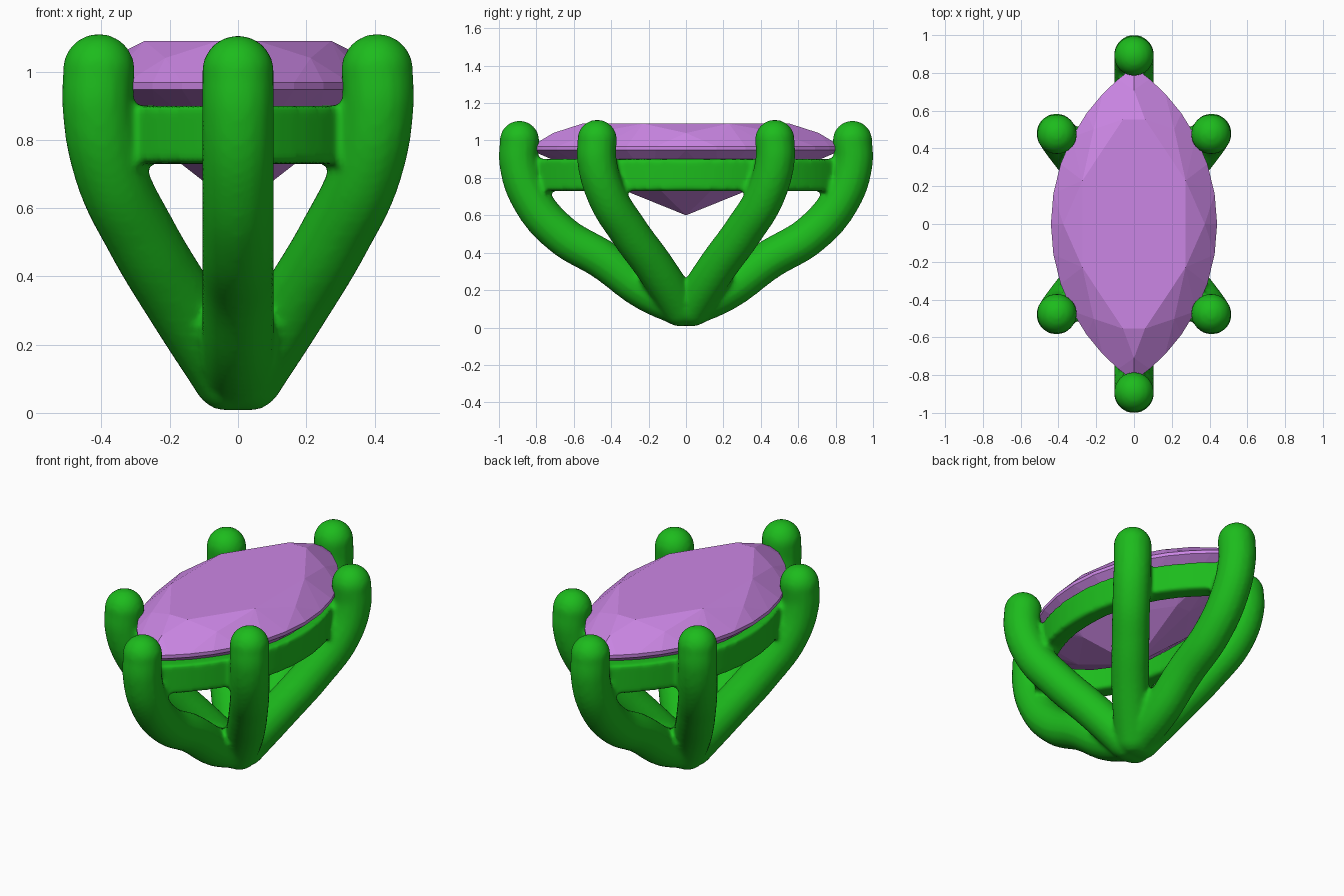
import bpy, bmesh, math
from mathutils import Vector

if "Cube" in bpy.data.objects:
    bpy.data.objects.remove(bpy.data.objects["Cube"])


def material(name, color):
    m = bpy.data.materials.new(name)
    m.diffuse_color = (*color, 1)
    m.use_nodes = True
    m.node_tree.nodes["Principled BSDF"].inputs["Base Color"].default_value = m.diffuse_color
    return m


def lens(a, b, n, z, shift=0.0):
    """Marquise outline: two arcs meeting in points at y = +-b."""
    r = (a * a + b * b) / (2 * a)
    pts = []
    for i in range(n):
        t = 2 * math.pi * (i + shift) / n
        y = b * math.sin(t)
        x = math.sqrt(r * r - y * y) - (r - a)
        pts.append(Vector((math.copysign(max(x, 0), math.cos(t)), y, z)))
    return pts


def mesh_object(name, bm):
    me = bpy.data.meshes.new(name)
    bm.to_mesh(me)
    bm.free()
    ob = bpy.data.objects.new(name, me)
    bpy.context.collection.objects.link(ob)
    return ob


RADIUS = 0.106


def prong(path):
    """Round wire through the path with a ball tip."""
    cu = bpy.data.curves.new("prong", 'CURVE')
    cu.dimensions = '3D'
    cu.bevel_depth = RADIUS
    cu.bevel_resolution = 6
    cu.use_fill_caps = True
    sp = cu.splines.new('BEZIER')
    sp.resolution_u = 10
    sp.bezier_points.add(len(path) - 1)
    for p, co in zip(sp.bezier_points, path):
        p.co = co
        p.handle_left_type = p.handle_right_type = 'AUTO'
    ob = bpy.data.objects.new("prong", cu)
    bpy.context.collection.objects.link(ob)
    bpy.context.view_layer.update()
    me = bpy.data.meshes.new_from_object(ob.evaluated_get(bpy.context.evaluated_depsgraph_get()))
    bpy.data.objects.remove(ob)
    metal.from_mesh(me)
    ball(path[-1], RADIUS)
    ball(path[0], RADIUS)


def ball(co, r):
    new = bmesh.ops.create_uvsphere(metal, u_segments=24, v_segments=16, radius=r)
    bmesh.ops.translate(metal, verts=new['verts'], vec=co)


metal = bmesh.new()

# Two end prongs and four side prongs
end_path = [(0.03, 0.112), (0.22, 0.2), (0.44, 0.36), (0.67, 0.5), (0.83, 0.69), (0.893, 0.88), (0.89, 1.0)]
side_path = [(0.03, 0.03, 0.112), (0.165, 0.165, 0.32), (0.285, 0.31, 0.52),
             (0.375, 0.425, 0.71), (0.41, 0.477, 0.9), (0.408, 0.475, 1.005)]
for sy in (-1, 1):
    prong([(0, sy * y, z) for y, z in end_path])
    for sx in (-1, 1):
        prong([(sx * x, sy * y, z) for x, y, z in side_path])

# Gallery rail under the stone
N = 64
loops = [[metal.verts.new(p) for p in lens(a, b, N, z)]
         for a, b, z in ((0.43, 0.82, 0.73), (0.43, 0.82, 0.9), (0.32, 0.68, 0.9), (0.32, 0.68, 0.73))]
for k in range(4):
    lo, hi = loops[k], loops[(k + 1) % 4]
    for i in range(N):
        j = (i + 1) % N
        metal.faces.new((lo[i], lo[j], hi[j], hi[i]))

# Fuse the metal with soft joints
setting = mesh_object("prong_setting", metal)
setting.data.materials.append(material("green_metal", (0.012, 0.5, 0.012)))
rm = setting.modifiers.new("fuse", 'REMESH')
rm.mode = 'VOXEL'
rm.voxel_size = 0.014
rm.use_smooth_shade = True
sm = setting.modifiers.new("soften", 'SMOOTH')
sm.factor = 0.5
sm.iterations = 5

# Faceted marquise stone: table, crown, girdle, pavilion
gem = bmesh.new()
points = (lens(0.31, 0.60, 8, 1.09, 0.5) + lens(0.375, 0.71, 8, 1.04)
          + lens(0.44, 0.83, 32, 0.968) + lens(0.44, 0.83, 32, 0.948)
          + lens(0.25, 0.46, 8, 0.772, 0.5) + [Vector((0, 0, 0.6))])
for p in points:
    gem.verts.new(p)
bmesh.ops.convex_hull(gem, input=gem.verts)
bmesh.ops.delete(gem, geom=[v for v in gem.verts if not v.link_faces], context='VERTS')
bmesh.ops.dissolve_limit(gem, angle_limit=math.radians(1), verts=gem.verts, edges=gem.edges)
bmesh.ops.recalc_face_normals(gem, faces=gem.faces)
stone = mesh_object("marquise_stone", gem)
stone.data.materials.append(material("violet_stone", (0.6, 0.24, 0.78)))
